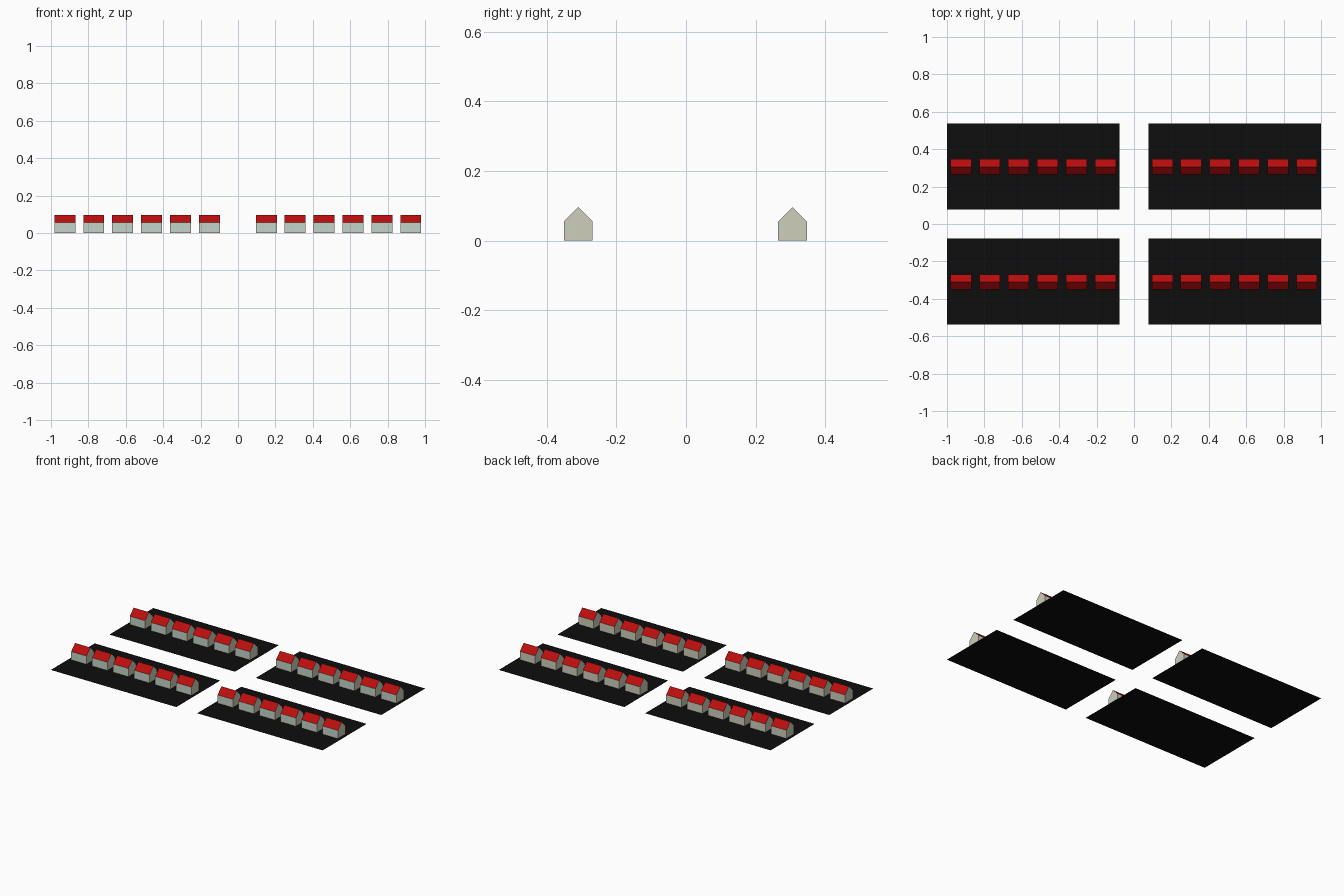
import bpy

if "Cube" in bpy.data.objects:
    bpy.data.objects.remove(bpy.data.objects["Cube"])

U = 1 / 13                      # layout unit: four 12 x 6 plots with a gap of 2
HX, HY = 0.056, 0.041           # half size of a house
EAVE, RIDGE = 0.055, 0.096


def material(name, rgb):
    m = bpy.data.materials.new(name)
    m.diffuse_color = (*rgb, 1)
    m.use_nodes = True
    m.node_tree.nodes["Principled BSDF"].inputs["Base Color"].default_value = m.diffuse_color
    return m


ASPHALT = material("asphalt", (0.004, 0.004, 0.004))
PLASTER = material("plaster", (0.62, 0.62, 0.50))
TILES = material("red_tiles", (0.50, 0.004, 0.004))
GLASS = material("pale_glass", (0.45, 0.72, 0.72))


def mesh(name, verts, faces, mat):
    me = bpy.data.meshes.new(name)
    me.from_pydata(verts, [], faces)
    me.materials.append(mat)
    return me


def place(me, name, loc):
    ob = bpy.data.objects.new(name, me)
    ob.location = loc
    bpy.context.collection.objects.link(ob)


# Flat plot
plot = mesh("plot", [(-6*U, -3*U, 0), (6*U, -3*U, 0), (6*U, 3*U, 0), (-6*U, 3*U, 0)],
            [(0, 1, 2, 3)], ASPHALT)

# House: gable profile extruded along x; roof slopes get the tile material
profile = [(-HY, 0), (HY, 0), (HY, EAVE), (0, RIDGE), (-HY, EAVE)]
verts = [(x, y, z) for x in (-HX, HX) for y, z in profile]
sides = [(i, i + 5, (i + 1) % 5 + 5, (i + 1) % 5) for i in range(5)]
house = mesh("house", verts, sides + [(4, 3, 2, 1, 0), (5, 6, 7, 8, 9)], PLASTER)
house.materials.append(TILES)
for i in (2, 3):
    house.polygons[i].material_index = 1

# Windows: two floors of panes on the front, one per floor on each gable
wv, wf = [], []


def pane(points):
    n = len(wv)
    wv.extend(points)
    wf.append((n, n + 1, n + 2, n + 3))


E = 0.0006
for z0, z1 in ((0.014, 0.026), (0.036, 0.048)):
    for cx in (-0.035, 0, 0.035):
        a, b, y = cx - 0.013, cx + 0.013, -HY - E
        pane([(a, y, z0), (b, y, z0), (b, y, z1), (a, y, z1)])
    for s in (-1, 1):
        x, a, b = s * (HX + E), -0.031, -0.023
        q = [(x, a, z0 + 0.003), (x, b, z0 + 0.003), (x, b, z1 - 0.003), (x, a, z1 - 0.003)]
        pane(q if s > 0 else q[::-1])
windows = mesh("windows", wv, wf, GLASS)

# Four plots, each with a row of six houses
for sx in (-1, 1):
    for sy in (-1, 1):
        cx, cy = sx * 7 * U, sy * 4 * U
        place(plot, "plot", (cx, cy, 0))
        for i in range(6):
            loc = (cx - 0.001 + (i - 2.5) * 0.1545, cy - 0.002, 0.0005)
            place(house, "house", loc)
            place(windows, "windows", loc)
